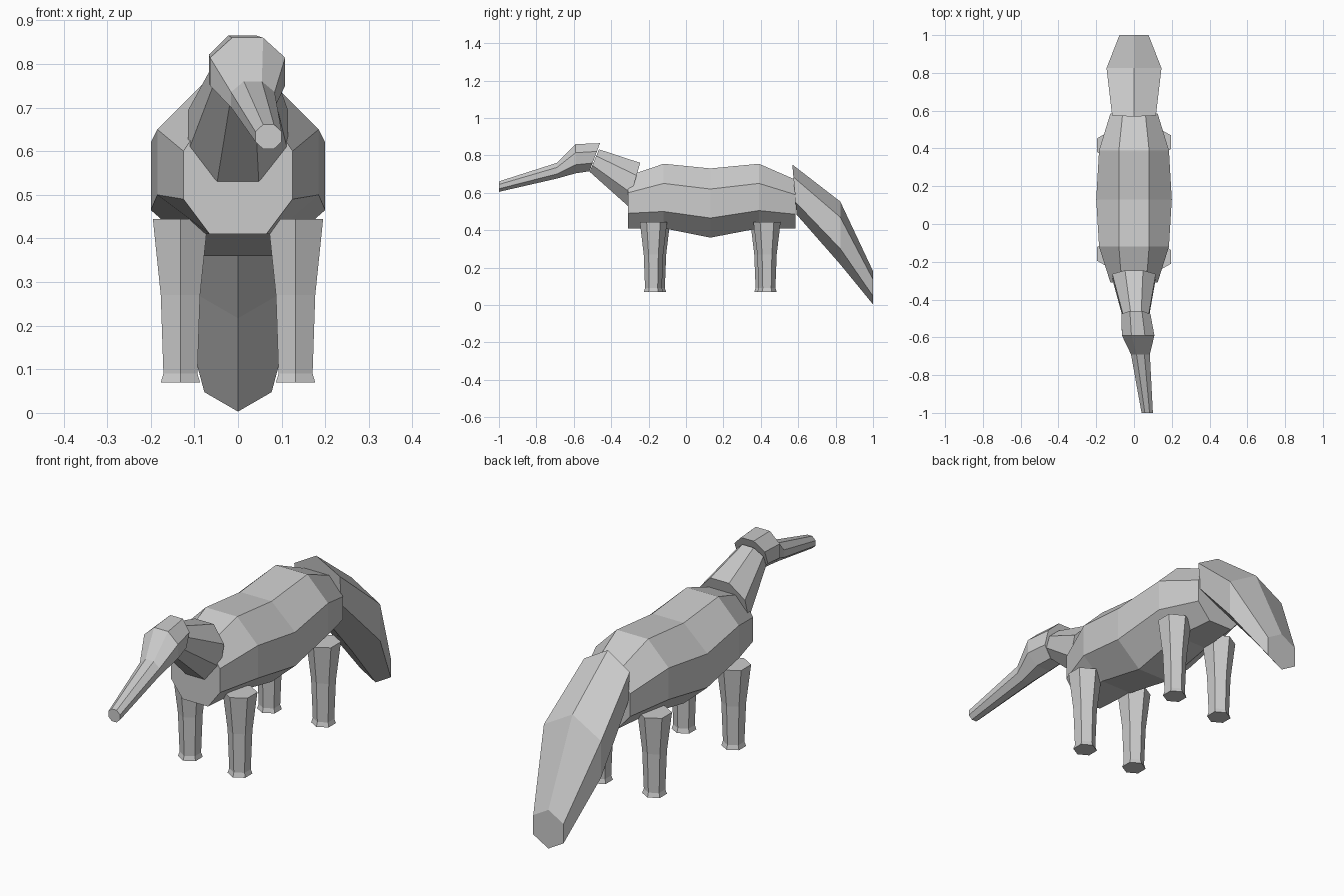
import bpy, bmesh, math
from mathutils import Vector

cube = bpy.data.objects.get("Cube")
if cube:
    bpy.data.objects.remove(cube, do_unlink=True)

grey = bpy.data.materials.new("plain_grey")
grey.use_nodes = True
colour = (0.6, 0.6, 0.6, 1)
grey.diffuse_color = colour
grey.node_tree.nodes["Principled BSDF"].inputs["Base Color"].default_value = colour


def loft(name, rings):
    """Skin a list of equal-sized rings and cap both ends."""
    bm = bmesh.new()
    loops = [[bm.verts.new(p) for p in ring] for ring in rings]
    n = len(loops[0])
    for a, b in zip(loops, loops[1:]):
        for i in range(n):
            j = (i + 1) % n
            bm.faces.new((a[i], a[j], b[j], b[i]))
    bm.faces.new(loops[0])
    bm.faces.new(loops[-1])
    bmesh.ops.recalc_face_normals(bm, faces=bm.faces)
    mesh = bpy.data.meshes.new(name)
    bm.to_mesh(mesh)
    bm.free()
    mesh.materials.append(grey)
    obj = bpy.data.objects.new(name, mesh)
    bpy.context.collection.objects.link(obj)
    return obj


def upright_ring(sides, x, y, z, half_w, half_h, lean=0, start=0.5):
    """Polygon facing along y; lean moves its top along y."""
    pts = []
    grow = 1 / math.cos(math.pi / sides)
    for i in range(sides):
        a = math.tau * (i + start) / sides
        c, s = math.cos(a) * grow, math.sin(a) * grow
        pts.append(Vector((x + half_w * c, y + lean * s, z + half_h * s)))
    return pts


def body_ring(y, top, upper, lower, bottom, half_w, top_w):
    right = [(top_w, top), (half_w, upper), (half_w, lower), (top_w, bottom)]
    left = [(-x, z) for x, z in reversed(right)]
    return [Vector((x, y, z)) for x, z in right + left]


# Body: octagonal barrel with a sagging middle
loft("body", [
    body_ring(-0.31, 0.69, 0.60, 0.49, 0.41, 0.125, 0.065),
    body_ring(-0.12, 0.755, 0.65, 0.50, 0.41, 0.185, 0.08),
    body_ring(0.13, 0.73, 0.62, 0.465, 0.36, 0.20, 0.08),
    body_ring(0.39, 0.755, 0.65, 0.505, 0.41, 0.185, 0.08),
    body_ring(0.585, 0.67, 0.59, 0.485, 0.41, 0.125, 0.06),
])

# Neck: leaning octagonal tube
loft("neck", [
    upright_ring(8, 0, -0.278, 0.645, 0.115, 0.115, 0.033),
    upright_ring(8, 0.01, -0.49, 0.772, 0.068, 0.06, 0.025),
])

# Head and long snout, turned slightly to the left
loft("head", [
    upright_ring(8, 0.01, -0.488, 0.79, 0.077, 0.075, 0.028),
    upright_ring(8, 0.022, -0.59, 0.782, 0.086, 0.078),
    upright_ring(8, 0.034, -0.69, 0.718, 0.050, 0.042),
    upright_ring(8, 0.070, -1.0, 0.633, 0.030, 0.028),
])

# Tail: hexagonal, with ridges above and below
cos30 = math.cos(math.pi / 6)
loft("tail", [
    upright_ring(6, 0, y, z, r * cos30, r * cos30, lean)
    for y, z, r, lean in [(0.58, 0.617, 0.134, -0.01),
                          (0.825, 0.385, 0.168, 0),
                          (1.0, 0.092, 0.089, 0)]
])


# Legs: tapered hexagonal columns with a small flared foot
def leg(name, x, y):
    rings = []
    for z, r in [(0.07, 0.052), (0.09, 0.045), (0.27, 0.052), (0.445, 0.073)]:
        angles = [math.tau * (i + 0.5) / 6 for i in range(6)]
        rings.append([Vector((x + r * math.cos(a), y + r * math.sin(a), z))
                      for a in angles])
    loft(name, rings)


for side, x, shift in (("left", 0.132, 0.008), ("right", -0.132, -0.008)):
    leg("front_leg_" + side, x, -0.166 - shift)
    leg("back_leg_" + side, x, 0.425 + shift)
